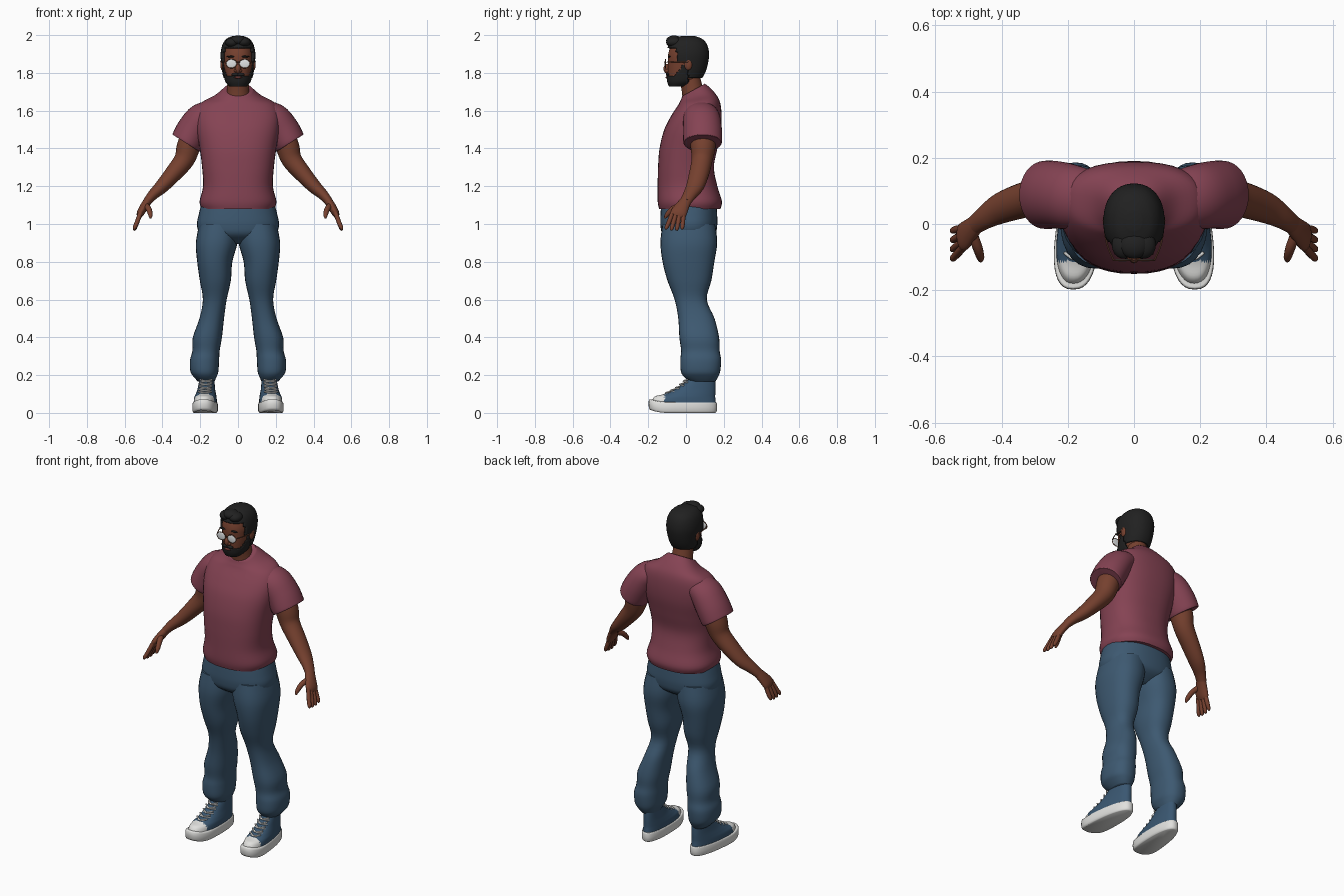
import bpy, bmesh
from math import sin, cos, pi, radians, copysign
from mathutils import Vector, Matrix

cube = bpy.data.objects.get("Cube")
if cube:
    bpy.data.objects.remove(cube, do_unlink=True)


def material(name, *rgb):
    m = bpy.data.materials.new(name)
    m.use_nodes = True
    m.diffuse_color = (*rgb, 1)
    node = m.node_tree.nodes["Principled BSDF"]
    node.inputs["Base Color"].default_value = (*rgb, 1)
    node.inputs["Roughness"].default_value = 0.8
    return m


SKIN = material("brown skin", .18, .052, .028)
HAIR = material("black hair", .015, .015, .015)
SHIRT = material("maroon cotton", .235, .056, .087)
DENIM = material("blue denim", .047, .1, .165)
CANVAS = material("blue canvas", .042, .095, .165)
RUBBER = material("white rubber", .75, .75, .73)
LENS = material("pale lens", .75, .77, .78)
METAL = material("copper frame", .2, .08, .045)
LIPS = material("dark lips", .15, .035, .03)


def finish(name, bm, mats, mirror=False, rule=None):
    """Turn a bmesh into a smooth shaded object."""
    me = bpy.data.meshes.new(name)
    for m in mats:
        me.materials.append(m)
    if rule:
        for f in bm.faces:
            f.material_index = rule(f.calc_center_median())
    bm.to_mesh(me)
    bm.free()
    me.shade_smooth()
    me.set_sharp_from_angle(angle=radians(50))
    ob = bpy.data.objects.new(name, me)
    bpy.context.collection.objects.link(ob)
    if mirror:
        ob.modifiers.new("mirror", "MIRROR")
    return ob


def interpolate(sections, steps):
    """Smooth curve through the sections."""
    s = [tuple(q) + (0,) * (6 - len(q)) for q in sections]
    s = [s[0]] + s + [s[-1]]
    out = []
    for p0, p1, p2, p3 in zip(s, s[1:], s[2:], s[3:]):
        for k in range(steps):
            t = k / steps
            out.append([b + t * (c - a + t * (2*a - 5*b + 4*c - d + t * (3*(b - c) + d - a))) / 2
                        for a, b, c, d in zip(p0, p1, p2, p3)])
    return out + [list(s[-1])]


def loft(name, mats, sections, follow=False, power=2.0, n=28, steps=4,
         mirror=False, rule=None, keep=None, warp=None):
    """Sections are x, y, z, half width, half depth, tilt."""
    rows = interpolate(sections, steps)
    centres = [Vector(r[:3]) for r in rows]
    bm = bmesh.new()
    rings = []
    for i, (x, y, z, a, b, tilt) in enumerate(rows):
        ua, ub = Vector((1, 0, 0)), Vector((0, 1, tilt))
        if follow:
            t = (centres[min(i + 1, len(rows) - 1)] - centres[max(i - 1, 0)]).normalized()
            ub = (ub - t * t.dot(ub)).normalized()
            ua = ub.cross(t)
        ring = []
        for k in range(n):
            c, s = cos(2*pi*k/n), sin(2*pi*k/n)
            c, s = (copysign(abs(v) ** (2 / power), v) for v in (c, s))
            p = centres[i] + ua * a * c + ub * b * s
            ring.append(bm.verts.new(warp(p) if warp else p))
        rings.append(ring)
    for r, q in zip(rings, rings[1:]):
        for k in range(n):
            bm.faces.new((r[k], r[(k + 1) % n], q[(k + 1) % n], q[k]))
    bm.faces.new(rings[0])
    bm.faces.new(rings[-1])
    bmesh.ops.recalc_face_normals(bm, faces=bm.faces[:])
    if keep:
        bad = [f for f in bm.faces if not keep(f.calc_center_median())]
        bmesh.ops.delete(bm, geom=bad, context="FACES")
    return finish(name, bm, mats, mirror, rule)


def tube(name, mat, points, r, mirror=True, warp=None):
    return loft(name, [mat], [(*p, r, r) for p in points], True, n=8, steps=3,
                mirror=mirror, warp=warp)


def blob(name, mat, centre, size, mirror=False):
    bm = bmesh.new()
    bmesh.ops.create_uvsphere(bm, u_segments=20, v_segments=12, radius=1,
                              matrix=Matrix.Translation(centre) @ Matrix.Diagonal((*size, 1)))
    return finish(name, bm, [mat], mirror)


# Shirt body and sleeves
loft("shirt", [SHIRT], [
    (0, .02, 1.08, .192, .162), (0, .02, 1.12, .203, .17), (0, .008, 1.2, .185, .158),
    (0, 0, 1.3, .19, .148), (0, .013, 1.4, .203, .153), (0, .035, 1.5, .22, .15),
    (0, .055, 1.58, .222, .133, .05), (0, .068, 1.64, .195, .11, .1),
    (0, .06, 1.675, .125, .09, .25), (0, .04, 1.71, .075, .06, .55)],
    power=2.4, n=40, steps=5)
loft("sleeve", [SHIRT], [
    (.11, .075, 1.595, .055, .08), (.185, .082, 1.565, .08, .097),
    (.235, .088, 1.5, .088, .102), (.268, .088, 1.44, .087, .103),
    (.275, .088, 1.428, .083, .099)], True, n=32, mirror=True)

# Arms and hands
loft("arm", [SKIN], [
    (.23, .09, 1.5, .06, .07), (.262, .09, 1.41, .062, .066), (.285, .085, 1.34, .054, .056),
    (.34, .07, 1.27, .046, .053), (.402, .048, 1.2, .037, .047), (.45, .02, 1.155, .028, .036),
    (.48, -.002, 1.12, .022, .03)], True, mirror=True)
loft("palm", [SKIN], [
    (.475, .002, 1.126, .022, .029), (.495, -.018, 1.095, .022, .036),
    (.515, -.038, 1.06, .02, .043), (.523, -.046, 1.04, .013, .036)],
    True, mirror=True)
for i, finger in enumerate(("little", "ring", "middle", "index")):
    f = i - 1.5
    drop = .006 * abs(f)
    loft(finger + "_finger", [SKIN], [
        (.516, -.042 - .019 * f, 1.06, .012, .012),
        (.535, -.054 - .025 * f, 1.008, .012, .012),
        (.547, -.062 - .028 * f, .972 + drop, .01, .01),
        (.549, -.064 - .028 * f, .962 + drop, .004, .004)], True, n=10, mirror=True)
loft("thumb", [SKIN], [
    (.49, -.025, 1.1, .016, .016), (.473, -.07, 1.08, .015, .015),
    (.464, -.1, 1.05, .012, .012), (.463, -.112, 1.03, .005, .005)],
    True, n=12, mirror=True)

# Trousers
loft("trouser_seat", [DENIM], [
    (0, .015, .895, .08, .07), (0, .015, .94, .19, .135), (0, .015, .99, .217, .15),
    (0, .015, 1.05, .208, .15), (0, .015, 1.12, .19, .145)], power=2.3, n=36)
loft("trouser_leg", [DENIM], [
    (.168, .088, .165, .043, .066), (.174, .08, .19, .06, .09), (.178, .077, .22, .074, .104),
    (.177, .078, .28, .077, .108), (.169, .076, .33, .072, .102), (.162, .07, .4, .077, .105),
    (.139, .055, .5, .065, .096), (.123, .025, .6, .063, .085), (.12, .018, .7, .082, .116),
    (.123, .013, .8, .093, .137), (.113, .015, .9, .11, .15), (.1, .015, 1, .105, .14)],
    power=2.3, mirror=True)


# Shoes: widened and turned out towards the toe
def foot(p):
    rise = 2 * max(0, -p.y - .1) ** 2
    return Vector((.17 + p.x * (1 - .9 * p.y) - .07 * p.y, p.y, p.z + rise))


loft("shoe_sole", [RUBBER], [
    (0, -.017, 0, .056, .172), (0, -.017, .01, .063, .18), (0, -.017, .048, .063, .18),
    (0, -.015, .056, .059, .174)], power=2.5, n=40, steps=2, mirror=True, warp=foot)
loft("shoe_upper", [CANVAS, RUBBER], [
    (0, -.013, .045, .059, .172), (0, -.004, .08, .057, .159), (0, .02, .1, .053, .135),
    (0, .052, .13, .047, .104), (0, .083, .18, .042, .072), (0, .085, .2, .04, .068)],
    power=2.3, n=48, steps=5, mirror=True, warp=foot,
    rule=lambda c: int(c.y < -.112))
for i, (y, z) in enumerate(((-.1, .105), (-.075, .118), (-.048, .132), (-.025, .15), (-.006, .168))):
    for side in (-1, 1):
        tube("shoelace_%d" % (i + 1), RUBBER, [
            (-.032, y + .014, z - .007 * side), (0, y - .007, z),
            (.032, y + .014, z + .007 * side)], .0045, warp=lambda p: foot(p))

# Neck and head
loft("neck", [SKIN], [
    (0, .045, 1.64, .068, .062), (0, .036, 1.7, .06, .058), (0, .02, 1.78, .054, .055),
    (0, .015, 1.84, .05, .05)])
HEAD = [(-.045, 1.735, .038, .038), (-.02, 1.76, .06, .073), (-.005, 1.8, .07, .091),
        (.004, 1.85, .077, .1), (.008, 1.9, .08, .102), (.01, 1.945, .069, .088),
        (.01, 1.972, .046, .06), (.01, 1.985, .012, .018)]


def head_shell(name, mat, grow, keep=None):
    """The head form, grown outwards and trimmed by a rule."""
    mid = 1.865
    ob = loft(name, [mat], [
        (0, y, mid + (z - mid) * (1 + grow * 8), a + grow, b + grow) for y, z, a, b in HEAD],
        power=2.2, n=56, steps=7, keep=keep)
    if keep:
        solid = ob.modifiers.new("thickness", "SOLIDIFY")
        solid.thickness = grow
    return ob


def hairline(c):
    return c.z > (1.93 if c.y < -.05 else 1.855 if c.y < .012 else 1.775)


def beardline(c):
    return c.y < .012 and c.z < 1.782 + 1.2 * max(0, c.y + .065)


head_shell("head", SKIN, 0)
head_shell("hair", HAIR, .012, hairline)
head_shell("beard", HAIR, .007, beardline)
for x, z, w in ((-.032, 1.96, .035), (.03, 1.963, .036), (0, 1.972, .045)):
    blob("hair_tuft", HAIR, (x, -.063, z), (w, .042, .026))

# Face
blob("nose", SKIN, (0, -.1, 1.822), (.015, .019, .026))
blob("nostril_wing", SKIN, (.012, -.1, 1.811), (.009, .011, .009), True)
blob("moustache", HAIR, (.014, -.097, 1.791), (.022, .01, .008), True)
blob("mouth", LIPS, (0, -.101, 1.776), (.021, .007, .006))
blob("eyebrow", HAIR, (.036, -.089, 1.886), (.024, .007, .005), True)
blob("ear", SKIN, (.083, .012, 1.845), (.011, .021, .031), True)

# Glasses
blob("lens", LENS, (.035, -.109, 1.849), (.028, .004, .023), True)
rim = [(.035 + .028 * cos(pi * k / 12), -.109, 1.849 + .023 * sin(pi * k / 12))
       for k in range(25)]
for half in (rim[:13], rim[12:]):
    tube("lens_rim", METAL, half, .0022)
tube("glasses_bridge", METAL, [(-.008, -.11, 1.853), (0, -.114, 1.857), (.008, -.11, 1.853)],
     .0025, False)
tube("glasses_arm", METAL, [(.062, -.109, 1.856), (.082, -.06, 1.858), (.092, .012, 1.858)], .0025)
